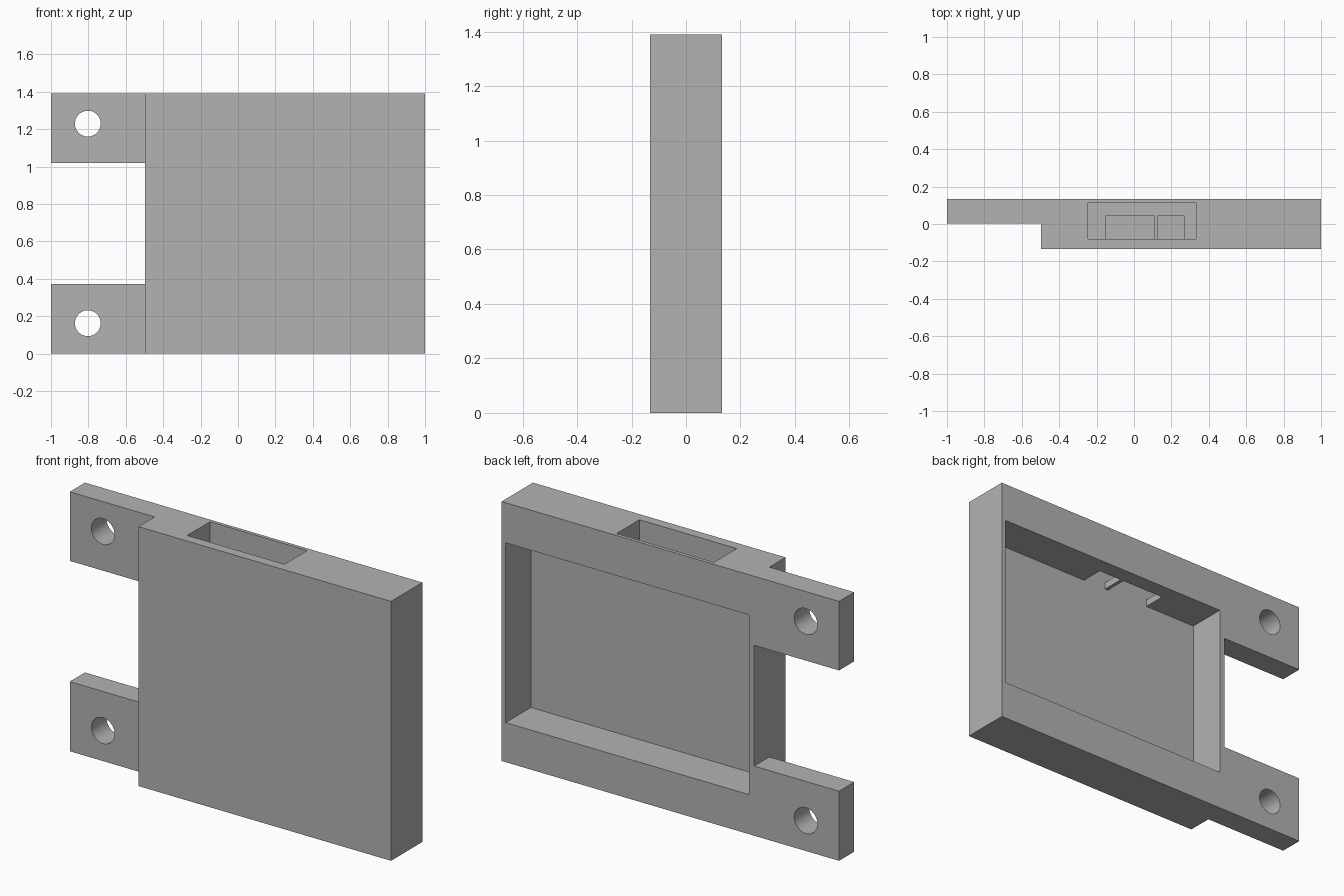
import bpy, math

if "Cube" in bpy.data.objects:
    bpy.data.objects.remove(bpy.data.objects["Cube"])

HALF_Y, HEIGHT = 0.1325, 1.39
POCKET_FRONT = -0.08

grey = bpy.data.materials.new("plain grey")
grey.use_nodes = True
colour = (0.45, 0.45, 0.45, 1)
grey.diffuse_color = colour
grey.node_tree.nodes["Principled BSDF"].inputs["Base Color"].default_value = colour


def box(name, x, y, z):
    """Box spanning the given (low, high) ranges."""
    centre = [(a + b) / 2 for a, b in (x, y, z)]
    bpy.ops.mesh.primitive_cube_add(size=1, location=centre)
    ob = bpy.context.object
    ob.name = name
    ob.scale = [b - a for a, b in (x, y, z)]
    bpy.ops.object.transform_apply(location=True, rotation=False, scale=True)
    ob.data.materials.append(grey)
    return ob


def combine(target, tool, operation):
    """Apply a boolean and remove the tool object."""
    tool.hide_render = True
    mod = target.modifiers.new(operation, 'BOOLEAN')
    mod.operation, mod.solver, mod.object = operation, 'EXACT', tool
    bpy.context.view_layer.objects.active = target
    bpy.ops.object.modifier_apply(modifier=mod.name)
    bpy.data.objects.remove(tool)


# Main case block
case = box("case_with_tabs", (-0.497, 1), (-HALF_Y, HALF_Y), (0, HEIGHT))

# Mounting tabs, each with a screw hole
for z, hole_z in (((0, 0.373), 0.163), ((1.02, HEIGHT), 1.23)):
    combine(case, box("mounting_tab", (-1, -0.48), (0.004, HALF_Y), z), 'UNION')
    bpy.ops.mesh.primitive_cylinder_add(
        vertices=48, radius=0.069, depth=1, location=(-0.803, 0, hole_z),
        rotation=(math.pi / 2, 0, 0))
    hole = bpy.context.object
    hole.data.materials.append(grey)
    combine(case, hole, 'DIFFERENCE')

# Recess open to the back
combine(case, box("back_recess", (-0.466, 0.976), (POCKET_FRONT, 0.3), (0.212, 1.175)),
        'DIFFERENCE')

# Connector slot in the top, with two openings through its floor
combine(case, box("top_slot", (-0.245, 0.332), (POCKET_FRONT, 0.113), (1.213, 1.6)),
        'DIFFERENCE')
for x in ((-0.15, 0.108), (0.128, 0.268)):
    combine(case, box("slot_opening", x, (POCKET_FRONT, 0.045), (1.1, 1.3)), 'DIFFERENCE')

bpy.ops.object.select_all(action='DESELECT')
case.select_set(True)
bpy.context.view_layer.objects.active = case
bpy.ops.object.shade_smooth_by_angle(angle=math.radians(30))
